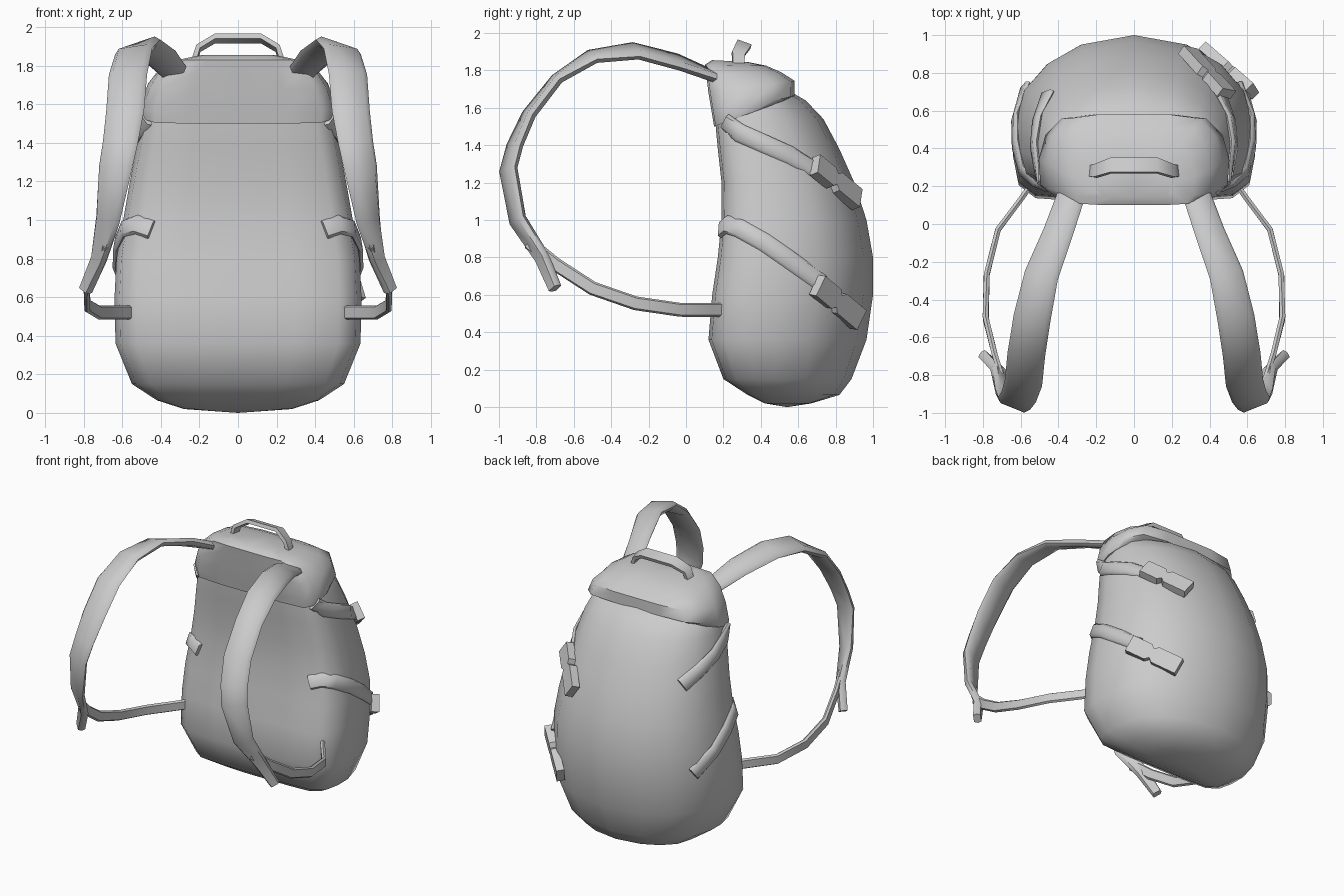
import bpy, bmesh, math
from mathutils import Vector
from mathutils.bvhtree import BVHTree

cube = bpy.data.objects.get("Cube")
if cube:
    bpy.data.objects.remove(cube, do_unlink=True)

grey = bpy.data.materials.new("grey_fabric")
grey.use_nodes = True
grey.diffuse_color = (0.6, 0.6, 0.6, 1)
grey.node_tree.nodes["Principled BSDF"].inputs["Base Color"].default_value = (0.6, 0.6, 0.6, 1)


def skin(name, rings, angle, apex=None):
    """Join rings of points into a closed tube, with an optional tip under the first ring."""
    bm = bmesh.new()
    loops = [[bm.verts.new(p) for p in ring] for ring in rings]
    n = len(loops[0])
    for a, b in zip(loops, loops[1:]):
        for i in range(n):
            j = (i + 1) % n
            bm.faces.new((a[i], a[j], b[j], b[i]))
    if apex:
        tip = bm.verts.new(apex)
        for i in range(n):
            bm.faces.new((loops[0][(i + 1) % n], loops[0][i], tip))
    else:
        bm.faces.new(loops[0][::-1])
    bm.faces.new(loops[-1])
    bmesh.ops.recalc_face_normals(bm, faces=bm.faces)
    mesh = bpy.data.meshes.new(name)
    bm.to_mesh(mesh)
    bm.free()
    mesh.materials.append(grey)
    ob = bpy.data.objects.new(name, mesh)
    bpy.context.collection.objects.link(ob)
    bpy.ops.object.select_all(action='DESELECT')
    ob.select_set(True)
    bpy.context.view_layer.objects.active = ob
    bpy.ops.object.shade_smooth_by_angle(angle=math.radians(angle))
    return ob


def section(half, z_front, z_back, y0, y1, hw):
    """Horizontal ring from a half outline given as fractions of width and depth."""
    full = half + [(-x, y) for x, y in half[-2:0:-1]]
    return [(x * hw, y0 + y * (y1 - y0), z_front + y * (z_back - z_front)) for x, y in full]


def ribbon(name, pts, hints, widths, thick, boxy=False, angle=55):
    """Band along a path; hints give the direction across the band."""
    pts = [Vector(p) for p in pts]
    shape = [(1, 1), (-1, 1), (-1, -1), (1, -1)] if boxy else \
        [(1, 0), (.75, 1), (-.75, 1), (-1, 0), (-.75, -1), (.75, -1)]
    rings = []
    for i, p in enumerate(pts):
        t = (pts[min(i + 1, len(pts) - 1)] - pts[max(i - 1, 0)]).normalized()
        h = Vector(hints[i])
        across = (h - t * h.dot(t)).normalized()
        n = across.cross(t)
        rings.append([p + across * (a * widths[i]) + n * (b * thick / 2) for a, b in shape])
    return skin(name, rings, angle)


# Main bag: flat against the wearer, rounded outside
bag_half = [(0, 0), (.45, .0), (.82, .02), (.96, .1), (1, .25), (1, .42), (.92, .65),
            (.72, .82), (.44, .94), (0, 1)]
bag_rows = [(.02, .42, .67, .28), (.065, .33, .82, .42), (.15, .2, .885, .55), (.36, .12, .965, .635),
            (.6, .14, 1.0, .64), (.8, .17, 1.0, .63), (1.0, .19, .965, .595), (1.2, .19, .9, .56),
            (1.38, .17, .82, .525), (1.54, .155, .735, .49), (1.64, .15, .64, .455), (1.72, .17, .5, .38)]
bag = skin("main_bag", [section(bag_half, z, z, y0, y1, hw) for z, y0, y1, hw in bag_rows],
           65, apex=(0, .54, 0))

# Lid overhanging the outer side
lid_half = [(0, 0), (.5, 0), (.86, .02), (.98, .15), (1, .45), (.93, .75), (.76, .95), (.4, 1), (0, 1)]
lid_rows = [(1.50, 1.64, .15, .53, .495), (1.56, 1.665, .14, .58, .505), (1.68, 1.745, .12, .58, .465),
            (1.78, 1.79, .108, .51, .405), (1.83, 1.825, .10, .43, .32), (1.855, 1.845, .14, .33, .2)]
skin("lid", [section(lid_half, *row) for row in lid_rows], 55)

# Grab handle
handle = [(-.225, .28, 1.83), (-.205, .28, 1.89), (-.12, .31, 1.94), (.12, .31, 1.94),
          (.205, .28, 1.89), (.225, .28, 1.83)]
ribbon("grab_handle", handle, [(0, 1, -.35)] * 6, [.03, .035, .04, .04, .035, .03], .026, True, 40)

tree = BVHTree.FromObject(bag, bpy.context.evaluated_depsgraph_get())


def on_bag(p, lift):
    """Nearest point on the bag, raised a little, with its outward normal."""
    loc, n, _, _ = tree.find_nearest(Vector(p))
    return loc + n * lift, n


def fitted(name, pts, width, thick, lift):
    """Band that follows the bag surface."""
    spots = [on_bag(p, lift) for p in pts]
    hints = []
    for i, (p, n) in enumerate(spots):
        t = spots[min(i + 1, len(pts) - 1)][0] - spots[max(i - 1, 0)][0]
        hints.append(n.cross(t))
    return ribbon(name, [s[0] for s in spots], hints, [width] * len(pts), thick)


def buckle(name, start, end):
    """Two flat blocks joined by a narrow waist."""
    a, na = on_bag(start, .04)
    b, nb = on_bag(end, .04)
    n = (na + nb).normalized()
    across = n.cross(b - a)
    steps = [0, .38, .45, .52, 1]
    ribbon(name, [a.lerp(b, s) for s in steps], [across] * 5,
           [.06, .06, .035, .06, .06], .055, True, 30)


# Shoulder strap: path, direction across and half width
strap_path = [(.33, .16, 1.765), (.40, -.04, 1.845), (.49, -.27, 1.905), (.54, -.5, 1.875),
              (.57, -.69, 1.755), (.585, -.84, 1.565), (.61, -.915, 1.4), (.635, -.95, 1.27),
              (.675, -.9, 1.0), (.72, -.77, .8), (.79, -.7, .635)]
strap_across = [(1, 0, -.1), (1, 0, -.3), (1, 0, -.3), (1, .1, -.2), (1, .15, 0), (1, .2, 0),
                (1, .3, 0), (1, .4, 0), (1, .6, 0), (1, .9, 0), (1, .9, 0)]
strap_width = [.075, .085, .095, .1, .1, .1, .095, .092, .07, .045, .035]

# Lower webbing from the bag to the shoulder strap
web_path = [(.55, .2, .52), (.60, .13, .52), (.72, -.03, .52), (.78, -.27, .555), (.785, -.5, .635),
            (.735, -.7, .765), (.69, -.84, .88)]

for s, side in ((1, "left"), (-1, "right")):
    def flip(pts):
        return [(x * s, y, z) for x, y, z in pts]

    ribbon(side + "_shoulder_strap", flip(strap_path), flip(strap_across), strap_width, .05)
    ribbon(side + "_lower_webbing", flip(web_path), [(0, 0, 1)] * 7, [.037] * 7, .03)

    # Compression straps with their buckles
    fitted(side + "_upper_side_strap",
           flip([(.5, .18, 1.53), (.53, .28, 1.47), (.54, .42, 1.41), (.52, .56, 1.35), (.46, .7, 1.27)]),
           .05, .035, .008)
    fitted(side + "_lower_side_strap",
           flip([(.45, .18, .95), (.54, .2, .98), (.61, .28, .96), (.62, .42, .88), (.61, .56, .78), (.56, .72, .66)]),
           .05, .035, .008)
    buckle(side + "_upper_buckle", (.48, .68, 1.29), (.27, .89, 1.10))
    buckle(side + "_lower_buckle", (.58, .69, .65), (.37, .91, .47))
